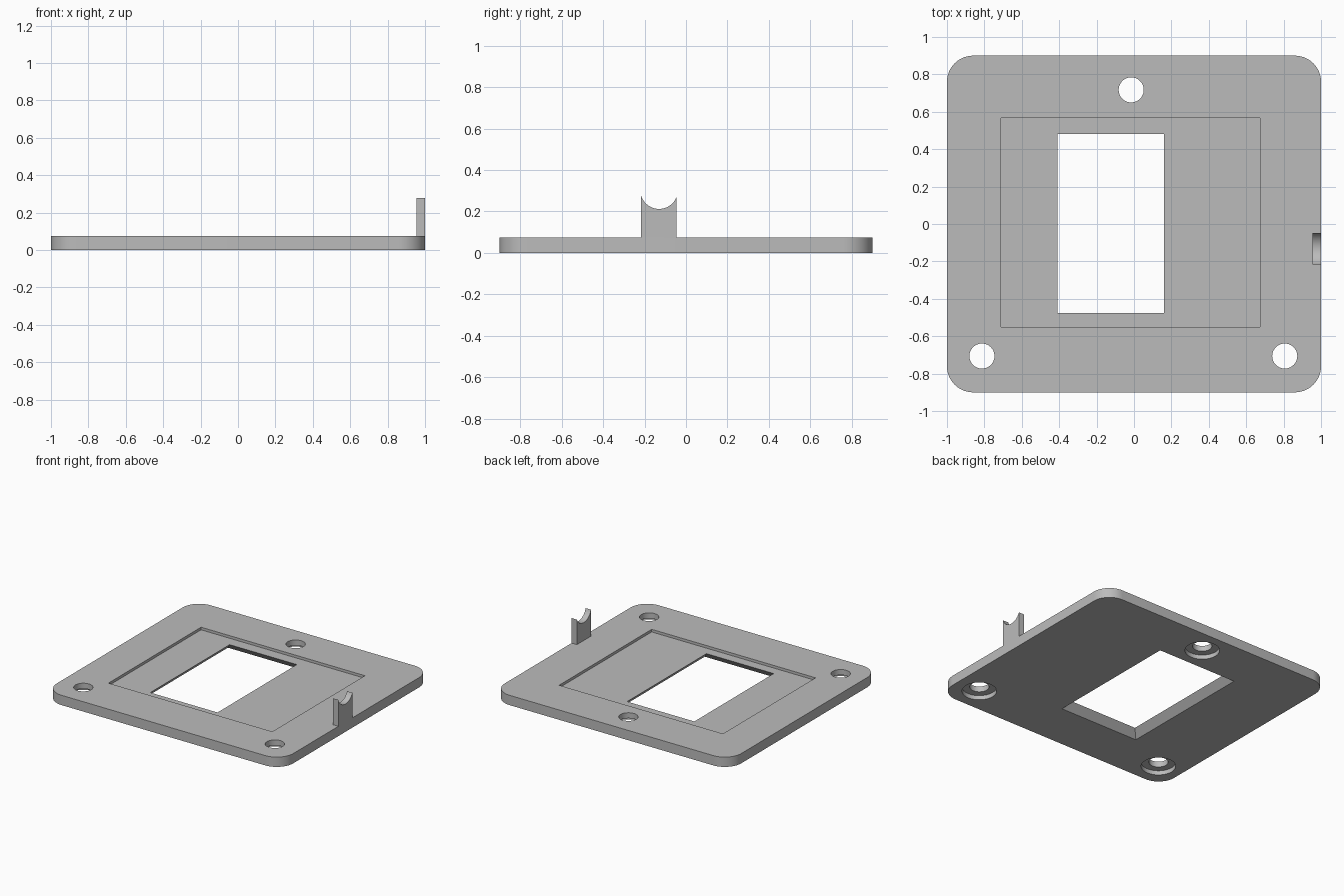
import bpy, bmesh, math

cube = bpy.data.objects.get("Cube")
if cube:
    bpy.data.objects.remove(cube, do_unlink=True)

grey = bpy.data.materials.new("plain_grey")
grey.use_nodes = True
grey.diffuse_color = (0.5, 0.5, 0.5, 1)
grey.node_tree.nodes["Principled BSDF"].inputs["Base Color"].default_value = (0.5, 0.5, 0.5, 1)


def loft(name, lower, upper):
    """Closed solid between two matching outlines of 3D points."""
    bm = bmesh.new()
    a = [bm.verts.new(p) for p in lower]
    b = [bm.verts.new(p) for p in upper]
    bm.faces.new(a[::-1])
    bm.faces.new(b)
    for i in range(len(a)):
        j = (i + 1) % len(a)
        bm.faces.new((a[i], a[j], b[j], b[i]))
    bmesh.ops.recalc_face_normals(bm, faces=bm.faces)
    mesh = bpy.data.meshes.new(name)
    bm.to_mesh(mesh)
    bm.free()
    mesh.materials.append(grey)
    obj = bpy.data.objects.new(name, mesh)
    bpy.context.collection.objects.link(obj)
    return obj


def arc(cx, cy, r, start, end, steps):
    angles = [math.radians(start + (end - start) * i / steps) for i in range(steps + 1)]
    return [(cx + r * math.cos(t), cy + r * math.sin(t)) for t in angles]


def rect(x0, x1, y0, y1, grow=0):
    return [(x0 - grow, y0 - grow), (x1 + grow, y0 - grow),
            (x1 + grow, y1 + grow), (x0 - grow, y1 + grow)]


def at(points, z):
    return [(x, y, z) for x, y in points]


def prism(name, points, z0, z1):
    return loft(name, at(points, z0), at(points, z1))


def activate(obj):
    bpy.ops.object.select_all(action='DESELECT')
    obj.select_set(True)
    bpy.context.view_layer.objects.active = obj


def cut(target, cutter):
    cutter.hide_render = True
    mod = target.modifiers.new("cut", 'BOOLEAN')
    mod.operation = 'DIFFERENCE'
    mod.solver = 'EXACT'
    mod.object = cutter
    activate(target)
    bpy.ops.object.modifier_apply(modifier=mod.name)
    bpy.data.objects.remove(cutter, do_unlink=True)


# Rounded base plate
top, half_y, radius = 0.075, 0.9, 0.14
outline = []
for sx, sy, start in ((1, 1, 0), (-1, 1, 90), (-1, -1, 180), (1, -1, 270)):
    outline += arc(sx * (1 - radius), sy * (half_y - radius), radius, start, start + 90, 14)
plate = prism("base_plate", outline, 0, top)

# Shallow rectangular recess
floor = 0.055
cut(plate, prism("recess_cutter", rect(-0.71, 0.675, -0.55, 0.568), floor, 0.2))

# Window that flares outward towards the underside
window = (-0.408, 0.16, -0.476, 0.482)
slope, over = 0.9, 0.01
cut(plate, loft("window_cutter",
                at(rect(*window, slope * (floor + over)), -over),
                at(rect(*window, -slope * over), floor + over)))

# Screw holes with counterbores underneath
for x, y in ((-0.813, -0.706), (0.806, -0.706), (-0.015, 0.717)):
    for r, z0, z1 in ((0.067, -0.1, 0.2), (0.12, -0.1, 0.033)):
        cut(plate, prism("hole_cutter", arc(x, y, r, 0, 360, 48)[:-1], z0, z1))

# Upright tab with a round cradle in its top edge
y0, y1, cy, cz, r = -0.217, -0.047, -0.13, 0.303, 0.0907
a0 = -math.degrees(math.acos((y1 - cy) / r))
a1 = -math.degrees(math.acos((y0 - cy) / r))
profile = [(y0, top), (y1, top)] + arc(cy, cz, r, a0, a1, 24)
tab = loft("cradle_tab", [(0.955, y, z) for y, z in profile],
           [(1.0, y, z) for y, z in profile])

for obj in (plate, tab):
    activate(obj)
    bpy.ops.object.shade_smooth_by_angle(angle=math.radians(25))
